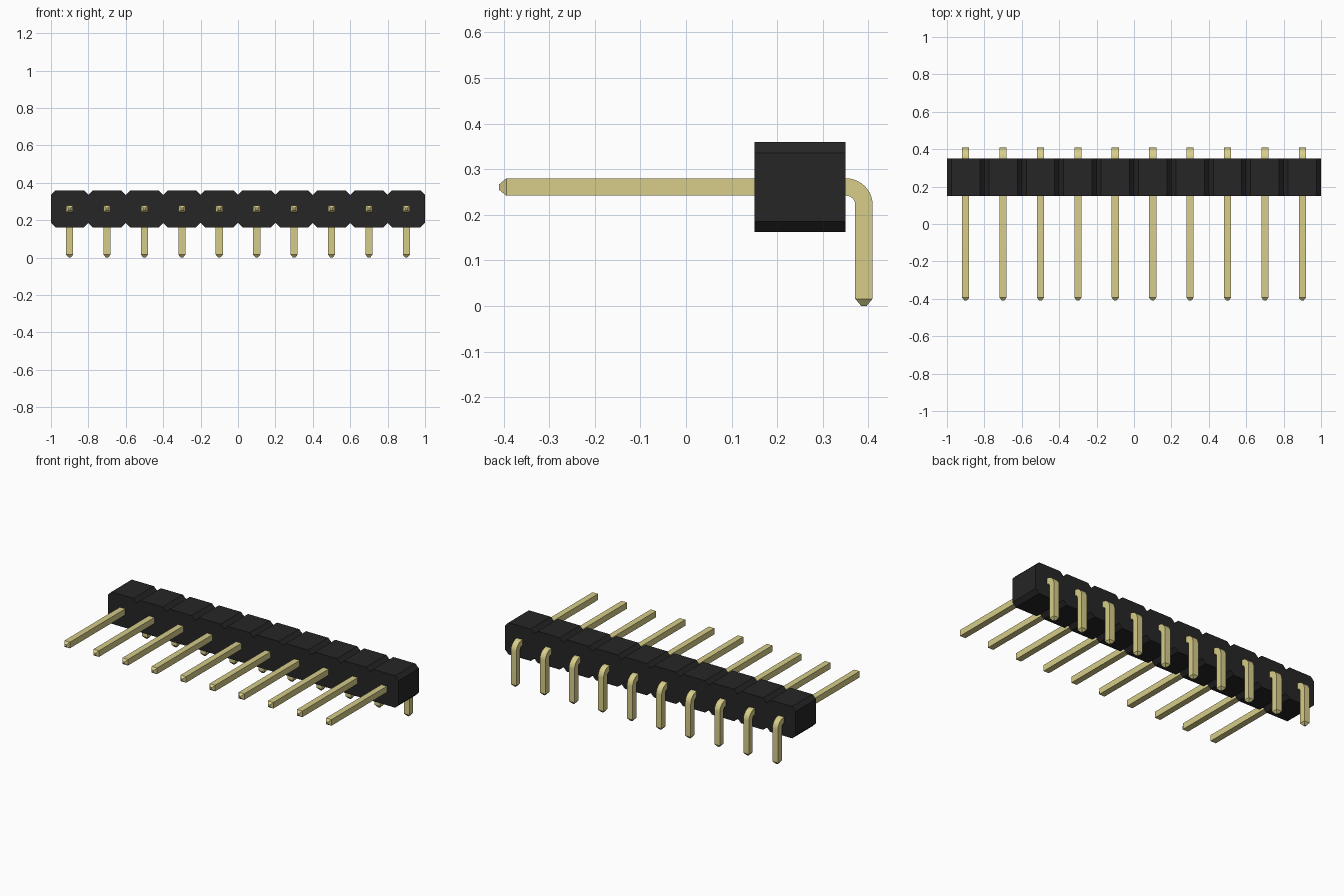
import bpy, bmesh, math
from mathutils import Vector

old = bpy.data.objects.get("Cube")
if old:
    bpy.data.objects.remove(old)

COUNT, PITCH = 10, 0.2
HALF = 0.019                      # half thickness of a pin


def material(name, rgb):
    mat = bpy.data.materials.new(name)
    mat.use_nodes = True
    mat.diffuse_color = (*rgb, 1)
    mat.node_tree.nodes["Principled BSDF"].inputs["Base Color"].default_value = (*rgb, 1)
    return mat


def loft(name, rings, mat):
    """Join successive point rings into a closed, capped solid."""
    bm = bmesh.new()
    loops = [[bm.verts.new(p) for p in ring] for ring in rings]
    n = len(loops[0])
    for a, b in zip(loops, loops[1:]):
        for i in range(n):
            j = (i + 1) % n
            bm.faces.new((a[i], a[j], b[j], b[i]))
    bm.faces.new(loops[0])
    bm.faces.new(loops[-1])
    bmesh.ops.recalc_face_normals(bm, faces=bm.faces)
    mesh = bpy.data.meshes.new(name)
    bm.to_mesh(mesh)
    bm.free()
    mesh.materials.append(mat)
    obj = bpy.data.objects.new(name, mesh)
    bpy.context.collection.objects.link(obj)
    return obj


black = material("black plastic", (0.019, 0.019, 0.019))
gold = material("pale gold metal", (0.68, 0.61, 0.25))

# Housing: one outline with a notch between neighbouring cells, extruded in y
z0, z1, cut = 0.162, 0.36, 0.024
top = []
for i in range(COUNT):
    left = -1 + i * PITCH
    right = left + PITCH
    if i == 0:
        top.append((left, z1 - cut))
    top += [(left + cut, z1), (right - cut, z1), (right, z1 - cut)]
bottom = [(x, z0 + z1 - z) for x, z in reversed(top)]
outline = top + bottom
loft("housing", [[(x, y, z) for x, z in outline] for y in (0.15, 0.35)], black)

# Pin path: (y, z, direction angle, scale), straight, bent down, tapered tips
pin_z, bend_y, bend_r, steps = 0.261, 0.351, 0.039, 10
path = [(-0.41, pin_z, 0, 0.3), (-0.394, pin_z, 0, 1)]
for k in range(steps + 1):
    a = math.pi / 2 * k / steps
    path.append((bend_y + bend_r * math.sin(a),
                 pin_z - bend_r + bend_r * math.cos(a), a, 1))
path += [(bend_y + bend_r, 0.016, math.pi / 2, 1),
         (bend_y + bend_r, 0, math.pi / 2, 0.3)]


def pin_rings(cx):
    rings = []
    for y, z, a, s in path:
        side = Vector((1, 0, 0)) * HALF * s
        up = Vector((0, math.sin(a), math.cos(a))) * HALF * s
        c = Vector((cx, y, z))
        rings.append([c + side + up, c - side + up, c - side - up, c + side - up])
    return rings


for i in range(COUNT):
    loft(f"pin_{i + 1}", pin_rings(-1 + (i + 0.5) * PITCH), gold)

# Smooth the bends, keep the square edges sharp
bpy.ops.object.select_all(action="DESELECT")
for obj in bpy.context.collection.objects:
    if obj.name.startswith("pin_"):
        obj.select_set(True)
        bpy.context.view_layer.objects.active = obj
bpy.ops.object.shade_smooth_by_angle(angle=math.radians(25))
